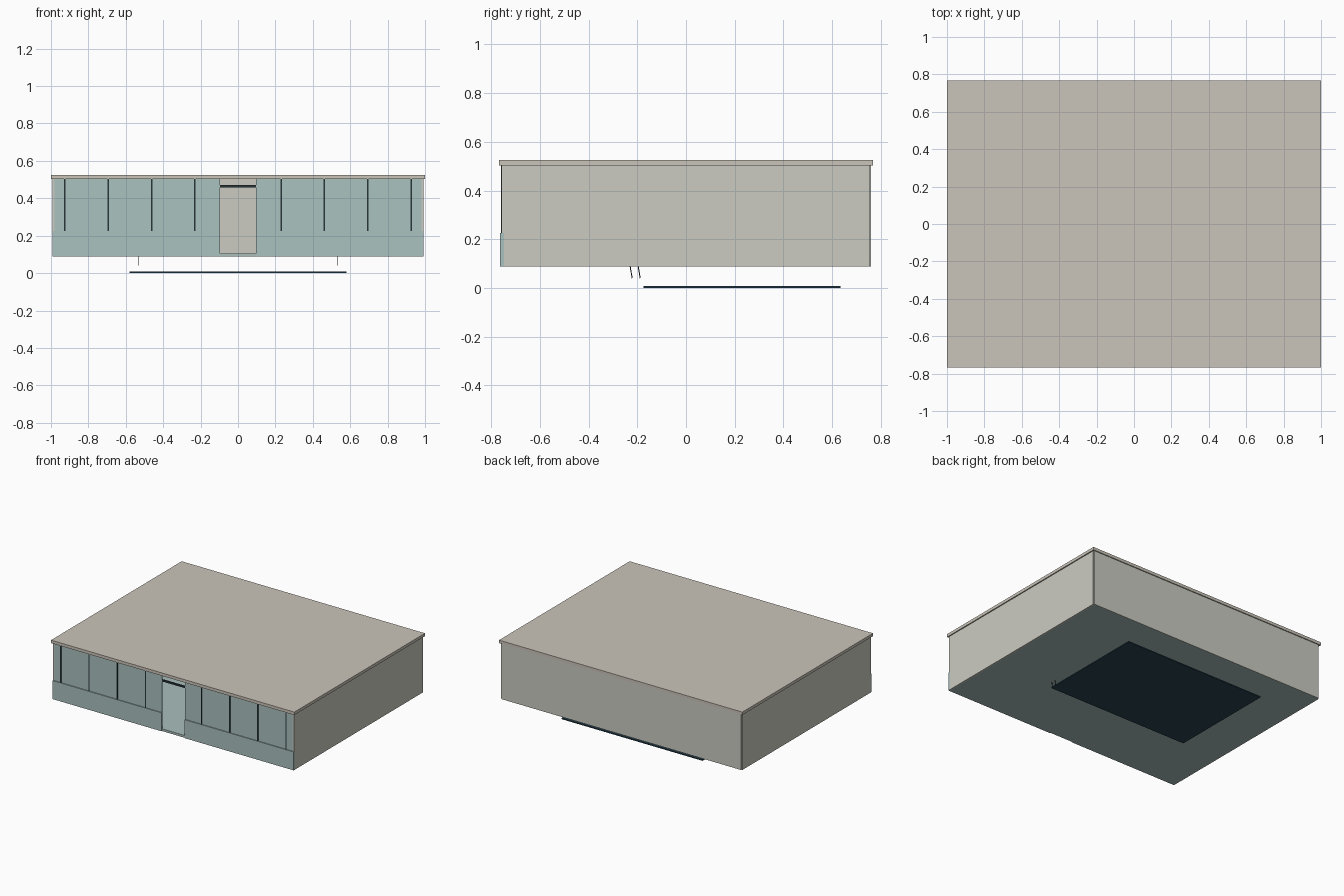
import bpy
from mathutils import Vector

if "Cube" in bpy.data.objects:
    bpy.data.objects.remove(bpy.data.objects["Cube"])


def material(name, color):
    m = bpy.data.materials.new(name)
    m.diffuse_color = (*color, 1)
    m.use_nodes = True
    m.node_tree.nodes["Principled BSDF"].inputs["Base Color"].default_value = m.diffuse_color
    return m


ROOF = material("roof_beige", (0.60, 0.56, 0.49))
WALL = material("wall_cream", (0.60, 0.60, 0.54))
FRONT = material("pale_teal", (0.40, 0.54, 0.53))
FLOOR = material("floor_teal", (0.40, 0.52, 0.50))
DARK = material("dark_metal", (0.02, 0.035, 0.04))
WATER = material("deep_blue", (0.02, 0.055, 0.08))


def box(name, x, y, z, mat):
    """Box given by its (min, max) extents on each axis."""
    bpy.ops.mesh.primitive_cube_add(size=1)
    o = bpy.context.object
    o.name = name
    o.location = [(a + b) / 2 for a, b in (x, y, z)]
    o.scale = [b - a for a, b in (x, y, z)]
    bpy.ops.object.transform_apply(location=True, rotation=False, scale=True)
    o.data.materials.append(mat)
    return o


def rod(name, start, end, radius, mat):
    """Thin round rod between two points."""
    a, b = Vector(start), Vector(end)
    bpy.ops.mesh.primitive_cylinder_add(vertices=8, radius=radius, depth=(b - a).length,
                                        location=(a + b) / 2)
    o = bpy.context.object
    o.name = name
    o.rotation_euler = (b - a).to_track_quat('Z', 'Y').to_euler()
    o.data.materials.append(mat)
    bpy.ops.object.shade_smooth_by_angle()
    return o


# Shell: roof slab, floor slab, back wall
box("roof", (-1, 1), (-0.767, 0.767), (0.503, 0.525), ROOF)
box("floor", (-0.985, 0.985), (-0.758, 0.755), (0.088, 0.105), FLOOR)
box("back_wall", (-0.985, 0.985), (0.748, 0.76), (0.088, 0.503), WALL)

# Sunken plate under the floor
box("pool_bottom", (-0.58, 0.58), (-0.175, 0.635), (0.0, 0.008), WATER)

# Door head bar across the open entrance
box("door_head_bar", (-0.095, 0.095), (-0.758, -0.748), (0.457, 0.47), DARK)

for s, side in ((-1, "left"), (1, "right")):
    def span(a, b):
        return tuple(sorted((s * a, s * b)))

    # Side wall, window band and the sill panel below it
    box(f"{side}_wall", span(0.98, 0.992), (-0.757, 0.753), (0.088, 0.503), WALL)
    box(f"{side}_glass", span(0.095, 0.99), (-0.756, -0.748), (0.222, 0.503), FRONT)
    box(f"{side}_sill_panel", span(0.095, 0.992), (-0.763, -0.748), (0.088, 0.225), FRONT)

    # Slim window mullions
    for i in range(4):
        c = 0.23 + i * 0.232
        box(f"{side}_mullion_{i + 1}", span(c - 0.004, c + 0.004), (-0.76, -0.748),
            (0.225, 0.503), DARK)

    # Slanted ladder rails reaching below the floor
    for k, y in enumerate((-0.230, -0.197)):
        rod(f"{side}_ladder_rail_{k + 1}", (s * 0.53, y - 0.003, 0.11),
            (s * 0.53, y + 0.009, 0.04), 0.002, DARK)
